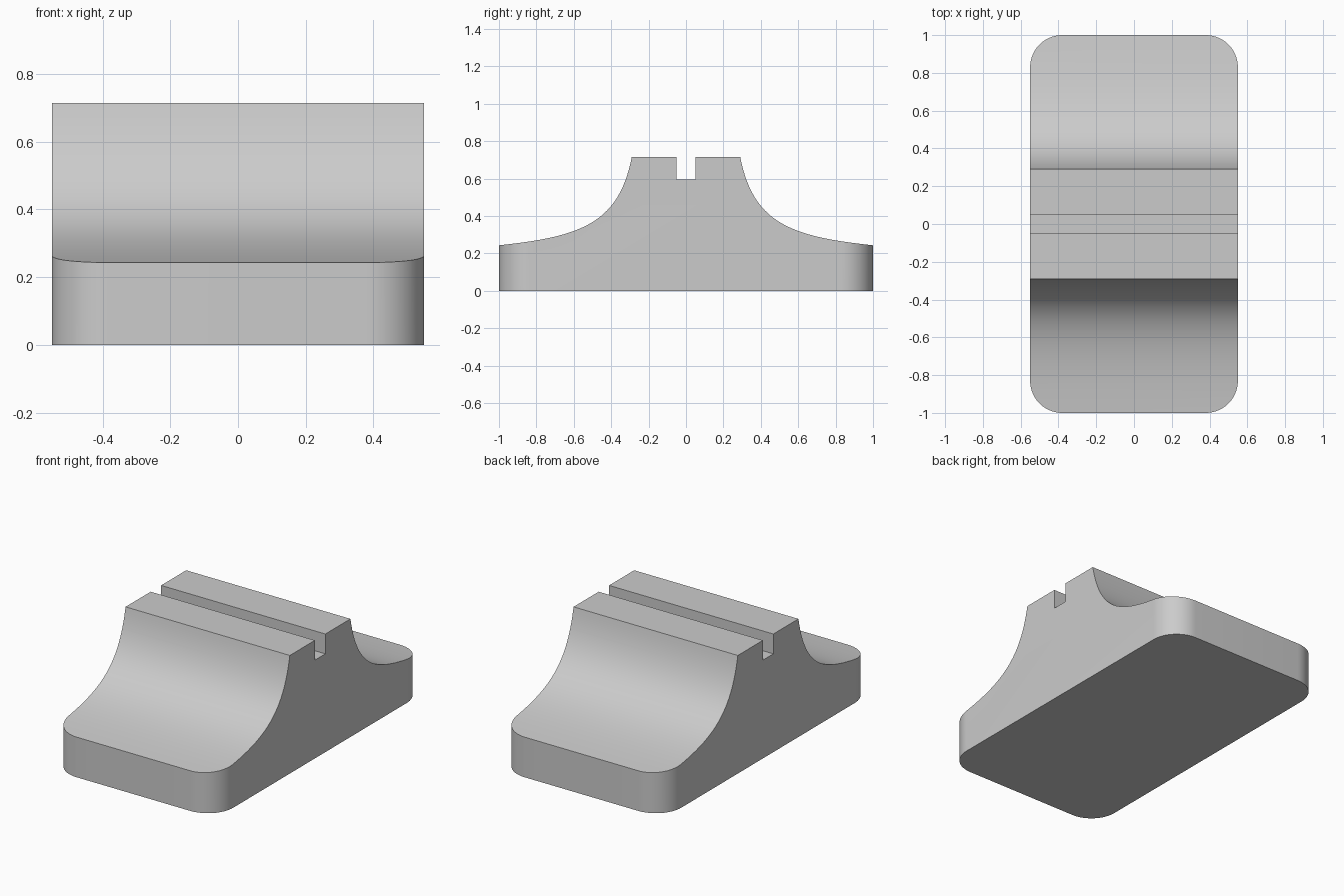
import bpy, bmesh, math
from mathutils import Vector
from mathutils.geometry import interpolate_bezier

if "Cube" in bpy.data.objects:
    bpy.data.objects.remove(bpy.data.objects["Cube"])

HALF_WIDTH, HALF_LENGTH, HEIGHT = 0.55, 1.0, 0.715
CORNER_RADIUS = 0.17
SLOT_HALF, SLOT_FLOOR = 0.05, 0.595

grey = bpy.data.materials.new("plain grey")
grey.use_nodes = True
colour = (0.6, 0.6, 0.6, 1)
grey.diffuse_color = colour
grey.node_tree.nodes["Principled BSDF"].inputs["Base Color"].default_value = colour


def extruded(name, outline, direction):
    """Solid made by sweeping a closed outline along a direction."""
    bm = bmesh.new()
    face = bm.faces.new([bm.verts.new(p) for p in outline])
    swept = bmesh.ops.extrude_face_region(bm, geom=[face])["geom"]
    top = [v for v in swept if isinstance(v, bmesh.types.BMVert)]
    bmesh.ops.translate(bm, verts=top, vec=direction)
    bmesh.ops.recalc_face_normals(bm, faces=bm.faces)
    mesh = bpy.data.meshes.new(name)
    bm.to_mesh(mesh)
    bm.free()
    mesh.materials.append(grey)
    obj = bpy.data.objects.new(name, mesh)
    bpy.context.collection.objects.link(obj)
    return obj


# Side profile: half of it, from slot to foot, then mirrored
flare = interpolate_bezier(Vector((0.29, HEIGHT, 0)), Vector((0.36, 0.36, 0)),
                           Vector((0.56, 0.29, 0)), Vector((HALF_LENGTH, 0.243, 0)), 40)
half = [(SLOT_HALF, SLOT_FLOOR), (SLOT_HALF, HEIGHT)]
half += [(p.x, p.y) for p in flare] + [(HALF_LENGTH, 0)]
profile = half + [(-y, z) for y, z in reversed(half)]
body = extruded("slotted_stand", [(-HALF_WIDTH, y, z) for y, z in profile],
                (2 * HALF_WIDTH, 0, 0))

# Rounded footprint that trims the vertical corners
footprint = []
centre_x, centre_y = HALF_WIDTH - CORNER_RADIUS, HALF_LENGTH - CORNER_RADIUS
for quarter, (sx, sy) in enumerate([(1, 1), (-1, 1), (-1, -1), (1, -1)]):
    for step in range(17):
        a = (quarter + step / 16) * math.pi / 2
        footprint.append((sx * centre_x + CORNER_RADIUS * math.cos(a),
                          sy * centre_y + CORNER_RADIUS * math.sin(a), -0.1))
cutter = extruded("footprint_cutter", footprint, (0, 0, 1))
cutter.hide_render = True

trim = body.modifiers.new("rounded corners", "BOOLEAN")
trim.operation = "INTERSECT"
trim.solver = "EXACT"
trim.object = cutter

bpy.ops.object.select_all(action="DESELECT")
body.select_set(True)
bpy.context.view_layer.objects.active = body
bpy.ops.object.modifier_apply(modifier=trim.name)
bpy.data.objects.remove(cutter)
bpy.ops.object.shade_smooth_by_angle(angle=math.radians(25))
